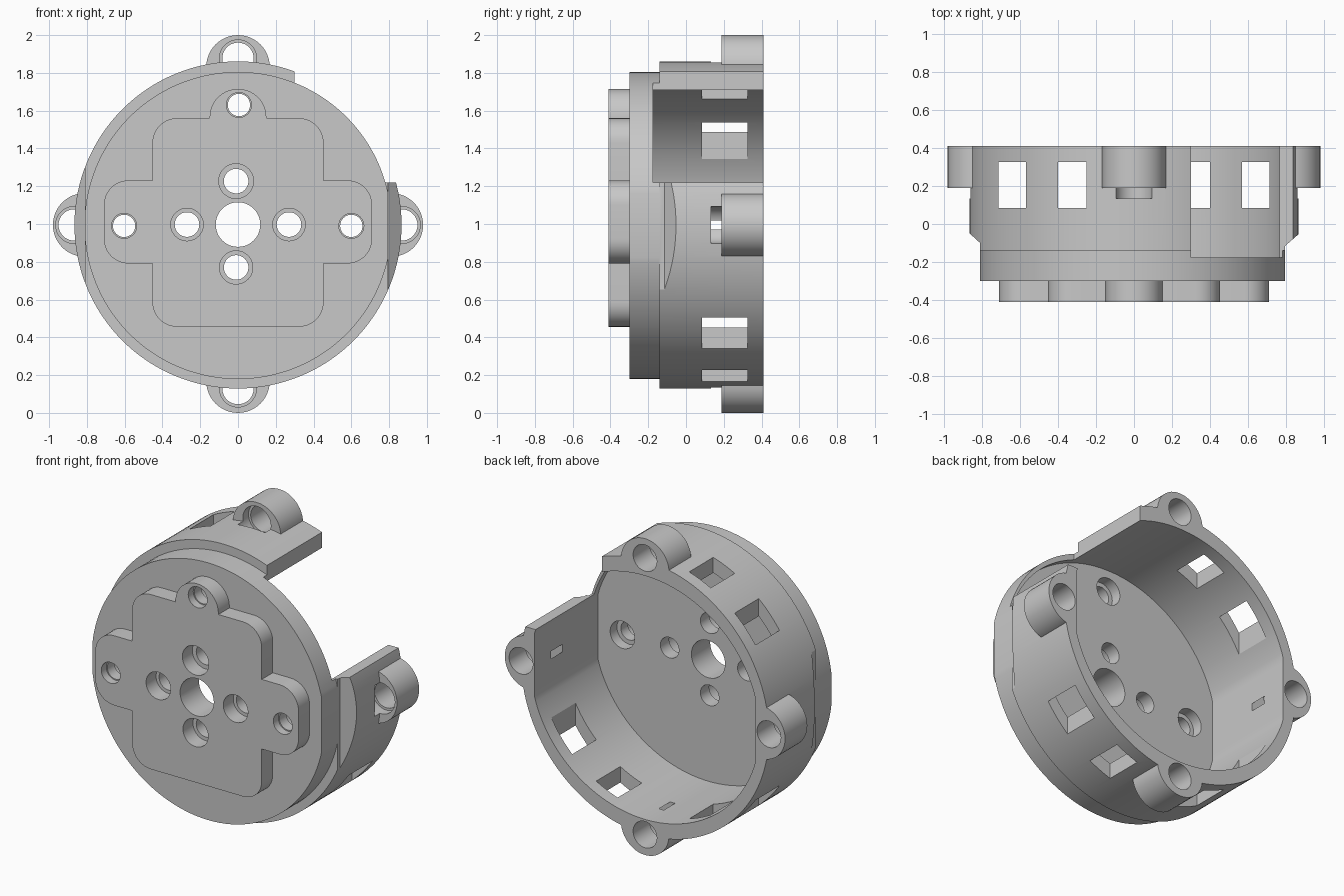
import bpy
import bmesh
from math import cos, sin, pi, radians

cube = bpy.data.objects.get("Cube")
if cube:
    bpy.data.objects.remove(cube, do_unlink=True)

AXIS_Z = 0.995                    # height of the round body's axis
BACK, FLOOR = 0.41, -0.222        # open rim and cavity floor along y
OUTER = 0.866                     # wall radius

grey = bpy.data.materials.new("plain_grey")
grey.use_nodes = True
grey.diffuse_color = (0.58, 0.58, 0.58, 1)
grey.node_tree.nodes["Principled BSDF"].inputs["Base Color"].default_value = grey.diffuse_color


def prism(name, points, lo, hi, upright=False):
    """Extrude an x-z outline along y, or an x-y outline along z if upright."""
    bm = bmesh.new()
    place = (lambda a, b, c: (a, b, c)) if upright else (lambda a, b, c: (a, c, b))
    rings = [[bm.verts.new(place(a, b, c)) for a, b in points] for c in (lo, hi)]
    for ring in rings:
        bm.faces.new(ring)
    n = len(points)
    for i in range(n):
        j = (i + 1) % n
        bm.faces.new((rings[0][i], rings[0][j], rings[1][j], rings[1][i]))
    bmesh.ops.recalc_face_normals(bm, faces=bm.faces)
    mesh = bpy.data.meshes.new(name)
    bm.to_mesh(mesh)
    bm.free()
    mesh.materials.append(grey)
    obj = bpy.data.objects.new(name, mesh)
    bpy.context.collection.objects.link(obj)
    return obj


def cylinder(name, r, lo, hi, x=0, z=AXIS_Z, n=48):
    outline = [(x + r * cos(2 * pi * i / n), z + r * sin(2 * pi * i / n)) for i in range(n)]
    return prism(name, outline, lo, hi)


def cavity_outline(n=144):
    """Slightly wide bore, flattened behind the side lugs."""
    outline = []
    for i in range(n):
        a = 2 * pi * i / n
        x = max(-0.772, min(0.772, 0.8 * cos(a)))
        outline.append((x, AXIS_Z + 0.77 * sin(a)))
    return outline


def rounded_plate(name, x, z0, z1, r, lo, hi, steps=10):
    outline = []
    corners = ((x - r, z1 - r), (r - x, z1 - r), (r - x, z0 + r), (x - r, z0 + r))
    for k, (cx, cz) in enumerate(corners):
        for s in range(steps + 1):
            a = (k + s / steps) * pi / 2
            outline.append((cx + r * cos(a), cz + r * sin(a)))
    return prism(name, outline, lo, hi)


def box(name, x0, x1, y0, y1, z0, z1):
    return prism(name, [(x0, z0), (x1, z0), (x1, z1), (x0, z1)], y0, y1)


def combine(target, tool, operation):
    mod = target.modifiers.new(tool.name, 'BOOLEAN')
    mod.operation, mod.solver, mod.object = operation, 'EXACT', tool
    tool.hide_render = True
    bpy.context.view_layer.objects.active = target
    bpy.ops.object.modifier_apply(modifier=mod.name)
    bpy.data.objects.remove(tool, do_unlink=True)


def add(tool):
    combine(housing, tool, 'UNION')


def cut(tool):
    combine(housing, tool, 'DIFFERENCE')


# Round wall with a narrower front disc
housing = cylinder("round_housing", OUTER, -0.14, BACK, n=128)
add(cylinder("front_disc", 0.813, -0.30, 0, z=0.992, n=128))

# Chamfered flats on both sides of the front
cut(prism("left_flat", [(0.795, -0.6), (0.795, -0.115), (0.875, -0.045),
                        (1.1, -0.045), (1.1, -0.6)], 0, 2, upright=True))
cut(prism("right_flat", [(-0.809, -0.6), (-0.809, -0.1), (-0.875, -0.04),
                         (-1.1, -0.04), (-1.1, -0.6)], 0, 2, upright=True))

# Four screw lugs around the rim: direction, lug distance, hole distance
lugs = ((1, 0, 0.812, 0.867), (0, 1, 0.837, 0.882),
        (-1, 0, 0.812, 0.867), (0, -1, 0.827, 0.866))
for dx, dz, reach, _ in lugs:
    add(cylinder("screw_lug", 0.168, 0.188, BACK, reach * dx, AXIS_Z + reach * dz))

# Raised mounting plate: square, crossbar and top lobe
add(rounded_plate("square_plate", 0.453, 0.456, 1.56, 0.13, -0.41, -0.25))
add(rounded_plate("crossbar", 0.71, 0.791, 1.231, 0.13, -0.41, -0.25))
add(rounded_plate("top_lobe", 0.15, 1.2, 1.715, 0.149, -0.41, -0.25))

# Hollow interior and the open section of wall
cut(prism("cavity", cavity_outline(), FLOOR, 0.6))
cut(box("wall_opening", 0.3, 1.1, -0.175, 0.6, 1.22, 2.1))

# Screw holes with head pockets sunk into the wall
for dx, dz, _, reach in lugs:
    x, z = reach * dx, AXIS_Z + reach * dz
    cut(cylinder("head_pocket", 0.098, 0.133, 0.245, x, z))
    cut(cylinder("lug_hole", 0.083, 0.2, 0.6, x, z))

# Vent windows: the top ones only on the closed side
for near, far in ((0.25, 0.4), (0.568, 0.713)):
    cut(box("closed_side_windows", -far, -near, 0.085, 0.325, 0, 2))
    cut(box("open_side_window", near, far, 0.085, 0.325, 0, AXIS_Z))

# Centre bore
cut(cylinder("centre_bore", 0.118, -0.6, 0, z=0.997))

# Inner holes, counterbored from the front
for x, z, r in ((-0.01, 1.227, 0.092), (-0.01, 0.77, 0.088),
                (-0.27, 0.997, 0.086), (0.27, 0.997, 0.086)):
    cut(cylinder("inner_hole", 0.065, -0.6, 0, x, z))
    cut(cylinder("front_counterbore", r, -0.6, -0.31, x, z))

# Outer holes, stepped at the front and counterbored from inside
for x, z in ((0.005, 1.63), (-0.603, 0.99), (0.6, 0.99)):
    cut(cylinder("outer_hole", 0.059, -0.6, 0, x, z))
    cut(cylinder("front_step", 0.066, -0.6, -0.36, x, z))
    cut(cylinder("inside_counterbore", 0.086, -0.29, 0, x, z))

# Smooth curves with crisp edges
bpy.ops.object.select_all(action='DESELECT')
housing.select_set(True)
bpy.context.view_layer.objects.active = housing
bpy.ops.object.shade_smooth_by_angle(angle=radians(20))
